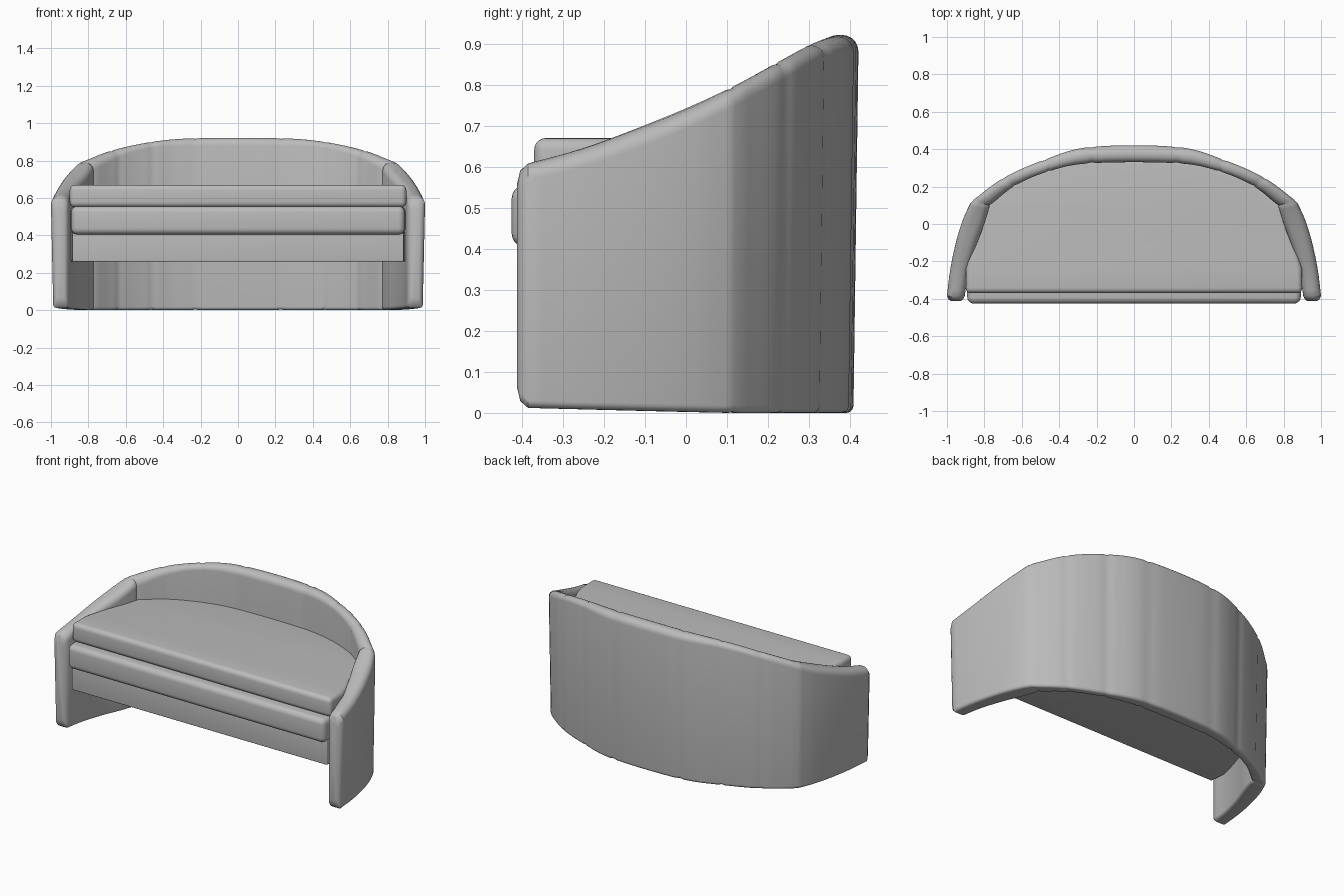
import bpy, bmesh, math
from mathutils import Vector

cube = bpy.data.objects.get("Cube")
if cube:
    bpy.data.objects.remove(cube)

fabric = bpy.data.materials.new("grey fabric")
fabric.use_nodes = True
GREY = (0.5, 0.5, 0.5, 1)
fabric.diffuse_color = GREY
fabric.node_tree.nodes["Principled BSDF"].inputs["Base Color"].default_value = GREY


def finish(name, bm, bevel=0, segments=5):
    bmesh.ops.recalc_face_normals(bm, faces=bm.faces)
    mesh = bpy.data.meshes.new(name)
    bm.to_mesh(mesh)
    bm.free()
    obj = bpy.data.objects.new(name, mesh)
    bpy.context.collection.objects.link(obj)
    mesh.materials.append(fabric)
    bpy.ops.object.select_all(action="DESELECT")
    obj.select_set(True)
    bpy.context.view_layer.objects.active = obj
    if bevel:
        mod = obj.modifiers.new("soft edges", "BEVEL")
        mod.width, mod.segments = bevel, segments
        mod.limit_method, mod.angle_limit = "ANGLE", math.radians(40)
        bpy.ops.object.modifier_apply(modifier=mod.name)
    bpy.ops.object.shade_smooth_by_angle(angle=math.radians(35))
    return obj


# Wall stations: outer x, outer y, inner x, inner y, crest height
ARM = [(1.0, -.385, .905, -.385, .608), (.982, -.24, .885, -.26, .645),
       (.95, -.09, .845, -.12, .698), (.912, .03, .80, 0, .747),
       (.87, .12, .77, .10, .792)]
BACK = [ARM[-1], (.70, .245, .635, .205, .853), (.48, .343, .455, .282, .898),
        (.23, .412, .23, .325, .919)]


def mirror(s):
    return (-s[0], s[1], -s[2], s[3], s[4])


def spline(points, i, t):
    """Catmull-Rom point on segment i."""
    b, c = points[i], points[i + 1]
    a = points[i - 1] if i else [2 * p - q for p, q in zip(b, c)]
    d = points[i + 2] if i + 2 < len(points) else [2 * q - p for p, q in zip(b, c)]
    return tuple(.5 * (2 * q + (r - p) * t + (2 * p - 5 * q + 4 * r - s) * t ** 2
                       + (3 * q - p - 3 * r + s) * t ** 3)
                 for p, q, r, s in zip(a, b, c, d))


def ring(station, side=0, end=0):
    """Rounded wall section, drawn in by side across and by end in height."""
    ox, oy, ix, iy, top = station
    outer, inner = Vector((ox, oy)), Vector((ix, iy))
    across = (inner - outer).normalized()
    width = (inner - outer).length
    base = .012 * min(1, max(0, (.12 - oy) / .5)) + end
    rb, rt = .018, min(.042, width * .45)
    corners = [(side + .012 + rb, base + rb, rb), (width - side - rb, base + rb, rb),
               (width - side - rt, top - end - rt, rt), (side + rt, top - end - rt, rt)]
    points = []
    for k, (s, z, r) in enumerate(corners):
        for j in range(6):
            a = math.pi * (1 + k / 2 + j / 10)
            p = outer + across * (s + r * math.cos(a))
            points.append((p.x, p.y, z + r * math.sin(a)))
    return points


# Sampled stations as (station, side inset, height inset)
x0, y0, x1, y1, h0 = ARM[0]
arm = [((x0, -.412, x1, -.412, h0), .022, .05), ((x0, -.404, x1, -.404, h0), .009, .017)]
for i in range(len(ARM) - 1):
    arm += [(spline(ARM, i, t), 0, 0) for t in (0, .25, .5, .75)]
arm.append((spline(ARM, len(ARM) - 2, .9), 0, 0))

back_points = BACK + [mirror(s) for s in reversed(BACK)]
back = []
for i in range(len(back_points) - 1):
    back.append((back_points[i], .004, .003))
    back += [(spline(back_points, i, t), 0, 0) for t in (.08, .25, .42, .58, .75, .92)]
back.append((back_points[-1], .004, .003))
wall = arm + back + [(mirror(s), d, e) for s, d, e in reversed(arm)]

# Curved wall forming both arms and the backrest
bm = bmesh.new()
rings = [[bm.verts.new(p) for p in ring(*w)] for w in wall]
for a, b in zip(rings, rings[1:]):
    for k in range(len(a)):
        n = (k + 1) % len(a)
        bm.faces.new((a[k], a[n], b[n], b[k]))
bm.faces.new(rings[0])
bm.faces.new(rings[-1])
finish("curved_back_and_arms", bm)


# Seat layers fill the inside of the wall and end in a straight front
def seat_layer(name, low, high, front, half_width, bevel):
    outline = [(half_width, front)]
    outline += [(s[2] * 1.015, s[3] + .02) for s, d, e in wall if s[3] > -.28]
    outline.append((-half_width, front))
    bm = bmesh.new()
    face = bm.faces.new([bm.verts.new((x, y, low)) for x, y in outline])
    grown = bmesh.ops.extrude_face_region(bm, geom=[face])
    verts = [v for v in grown["geom"] if isinstance(v, bmesh.types.BMVert)]
    bmesh.ops.translate(bm, verts=verts, vec=(0, 0, high - low))
    finish(name, bm, bevel)


seat_layer("seat_cushion", .55, .67, -.37, .9, .028)
seat_layer("lower_cushion", .405, .555, -.425, .89, .045)
seat_layer("seat_base", .26, .42, -.385, .885, .005)
